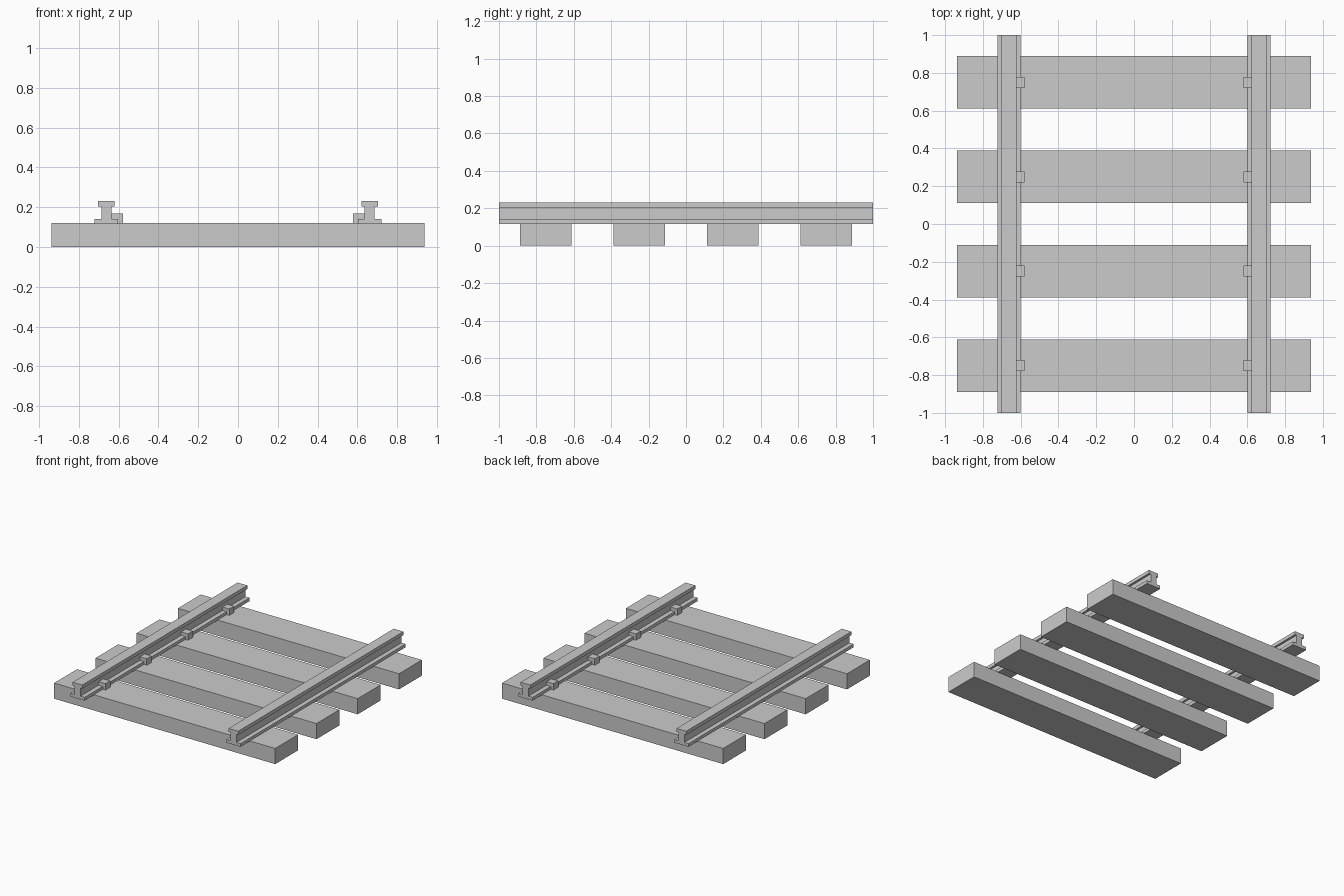
import bpy, bmesh

if "Cube" in bpy.data.objects:
    bpy.data.objects.remove(bpy.data.objects["Cube"])


def finish(name, bm):
    bmesh.ops.recalc_face_normals(bm, faces=bm.faces)
    mesh = bpy.data.meshes.new(name)
    bm.to_mesh(mesh)
    bm.free()
    obj = bpy.data.objects.new(name, mesh)
    bpy.context.collection.objects.link(obj)
    return obj


def box(name, center, size):
    bm = bmesh.new()
    bmesh.ops.create_cube(bm, size=1)
    bmesh.ops.scale(bm, vec=size, verts=bm.verts)
    bmesh.ops.translate(bm, vec=center, verts=bm.verts)
    return finish(name, bm)


def rail(name, x):
    # I-shaped profile: half widths and heights, mirrored left to right
    half = [(0.06, 0.117), (0.06, 0.142), (0.025, 0.142),
            (0.025, 0.205), (0.041, 0.205), (0.041, 0.232)]
    profile = half + [(-w, z) for w, z in reversed(half)]
    bm = bmesh.new()
    face = bm.faces.new([bm.verts.new((x + w, -1, z)) for w, z in profile])
    ext = bmesh.ops.extrude_face_region(bm, geom=[face], use_keep_orig=True)
    verts = [g for g in ext["geom"] if isinstance(g, bmesh.types.BMVert)]
    bmesh.ops.translate(bm, vec=(0, 2, 0), verts=verts)
    return finish(name, bm)


sleeper_rows = (-0.75, -0.25, 0.25, 0.75)

# Sleepers
for i, y in enumerate(sleeper_rows, 1):
    box(f"sleeper_{i}", (0, y, 0.06), (1.876, 0.277, 0.12))

# Rails with a clip on the inner side at every sleeper
for side, label in ((-1, "left"), (1, "right")):
    rail(f"{label}_rail", side * 0.662)
    for i, y in enumerate(sleeper_rows, 1):
        box(f"{label}_clip_{i}", (side * 0.608, y, 0.144), (0.058, 0.058, 0.05))
